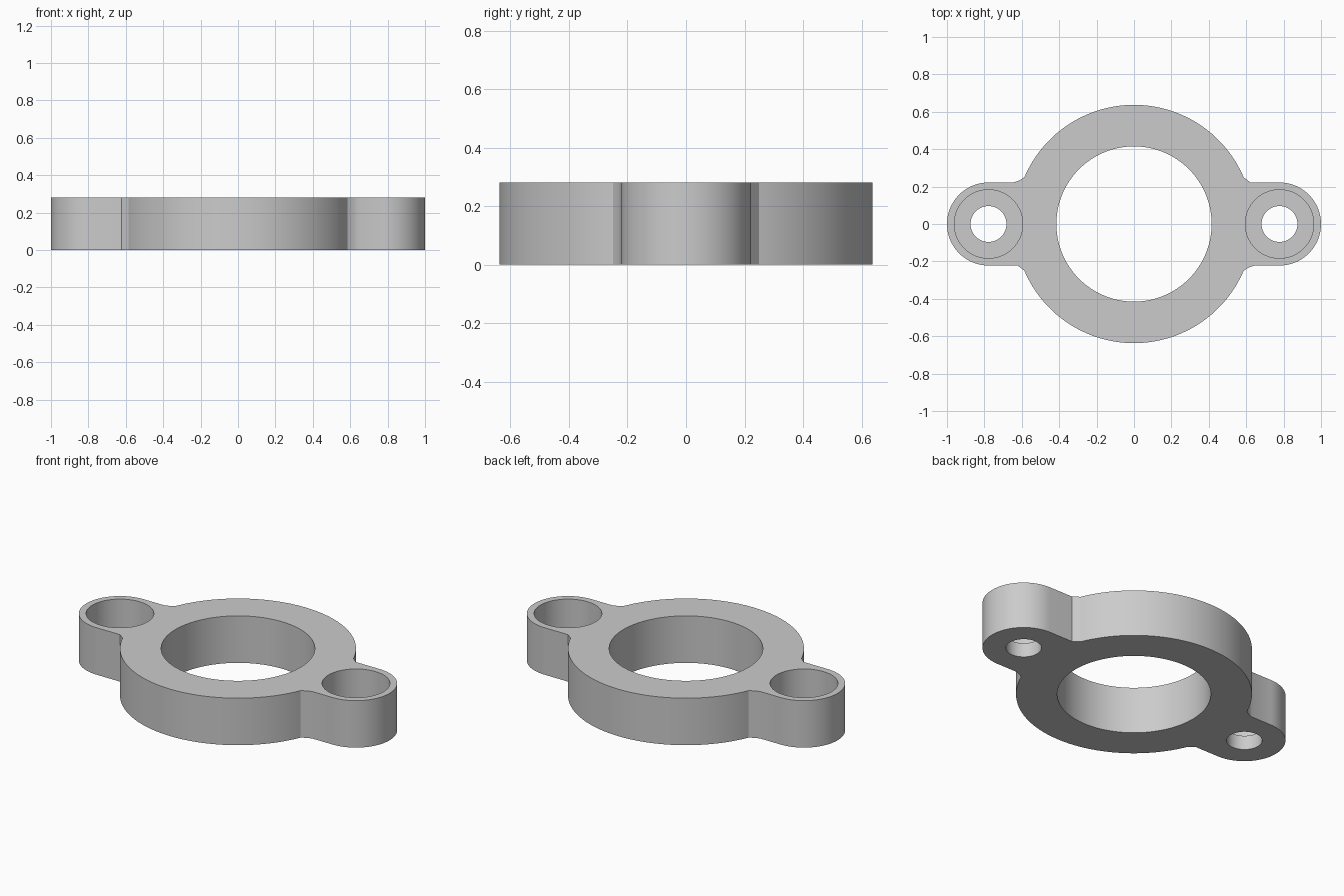
import bpy
import bmesh
from math import pi, sin, cos, asin, radians

if "Cube" in bpy.data.objects:
    bpy.data.objects.remove(bpy.data.objects["Cube"], do_unlink=True)

HEIGHT = 0.28
RING_R, BORE_R = 0.637, 0.415
LUG_X, LUG_R = 0.778, 0.222
BOLT_R, POCKET_R, POCKET_FLOOR = 0.096, 0.183, 0.085
NECK_Y = 0.25


def arc(cx, radius, start, end, steps):
    """Points along an arc centred on the x axis."""
    angles = [start + (end - start) * i / steps for i in range(steps + 1)]
    return [(cx + radius * cos(a), radius * sin(a)) for a in angles]


def prism(name, outline, z0, z1):
    """Extrude a closed outline between two heights."""
    bm = bmesh.new()
    base = bm.faces.new([bm.verts.new((x, y, z0)) for x, y in outline])
    top = bmesh.ops.extrude_face_region(bm, geom=[base])["geom"]
    verts = [v for v in top if isinstance(v, bmesh.types.BMVert)]
    bmesh.ops.translate(bm, verts=verts, vec=(0, 0, z1 - z0))
    bmesh.ops.recalc_face_normals(bm, faces=bm.faces[:])
    mesh = bpy.data.meshes.new(name)
    bm.to_mesh(mesh)
    bm.free()
    obj = bpy.data.objects.new(name, mesh)
    bpy.context.collection.objects.link(obj)
    return obj


def cut_round(target, x, radius, z0, steps=96):
    """Cut a round hole from z0 up through the top."""
    cutter = prism("hole_cutter", arc(x, radius, 0, 2 * pi, steps)[:-1], z0, HEIGHT + 0.1)
    cutter.hide_render = True
    mod = target.modifiers.new("hole", "BOOLEAN")
    mod.operation, mod.solver, mod.object = "DIFFERENCE", "EXACT", cutter
    bpy.context.view_layer.objects.active = target
    bpy.ops.object.modifier_apply(modifier=mod.name)
    bpy.data.objects.remove(cutter, do_unlink=True)


# Half outline: right lug, its neck, then the back of the ring
neck = asin(NECK_Y / RING_R)
half = [(0.645, -LUG_R)]
half += arc(LUG_X, LUG_R, -pi / 2, pi / 2, 48)
half += [(0.622, LUG_R)]
half += arc(0, RING_R, neck, pi - neck, 80)
half += [(-0.615, 0.232)]
# The other half is the same outline turned half way round
outline = half + [(-x, -y) for x, y in half]

flange = prism("flange_body", outline, 0, HEIGHT)

# Central bore, bolt holes and their deep counterbores
cut_round(flange, 0, BORE_R, -0.1, 128)
for side in (-1, 1):
    cut_round(flange, side * LUG_X, BOLT_R, -0.1, 64)
    cut_round(flange, side * LUG_X, POCKET_R, POCKET_FLOOR)

# Plain grey finish
grey = bpy.data.materials.new("plain_grey")
grey.use_nodes = True
colour = (0.6, 0.6, 0.6, 1)
grey.diffuse_color = colour
grey.node_tree.nodes["Principled BSDF"].inputs["Base Color"].default_value = colour
flange.data.materials.clear()
flange.data.materials.append(grey)

bpy.ops.object.select_all(action="DESELECT")
flange.select_set(True)
bpy.context.view_layer.objects.active = flange
bpy.ops.object.shade_smooth_by_angle(angle=radians(20))
